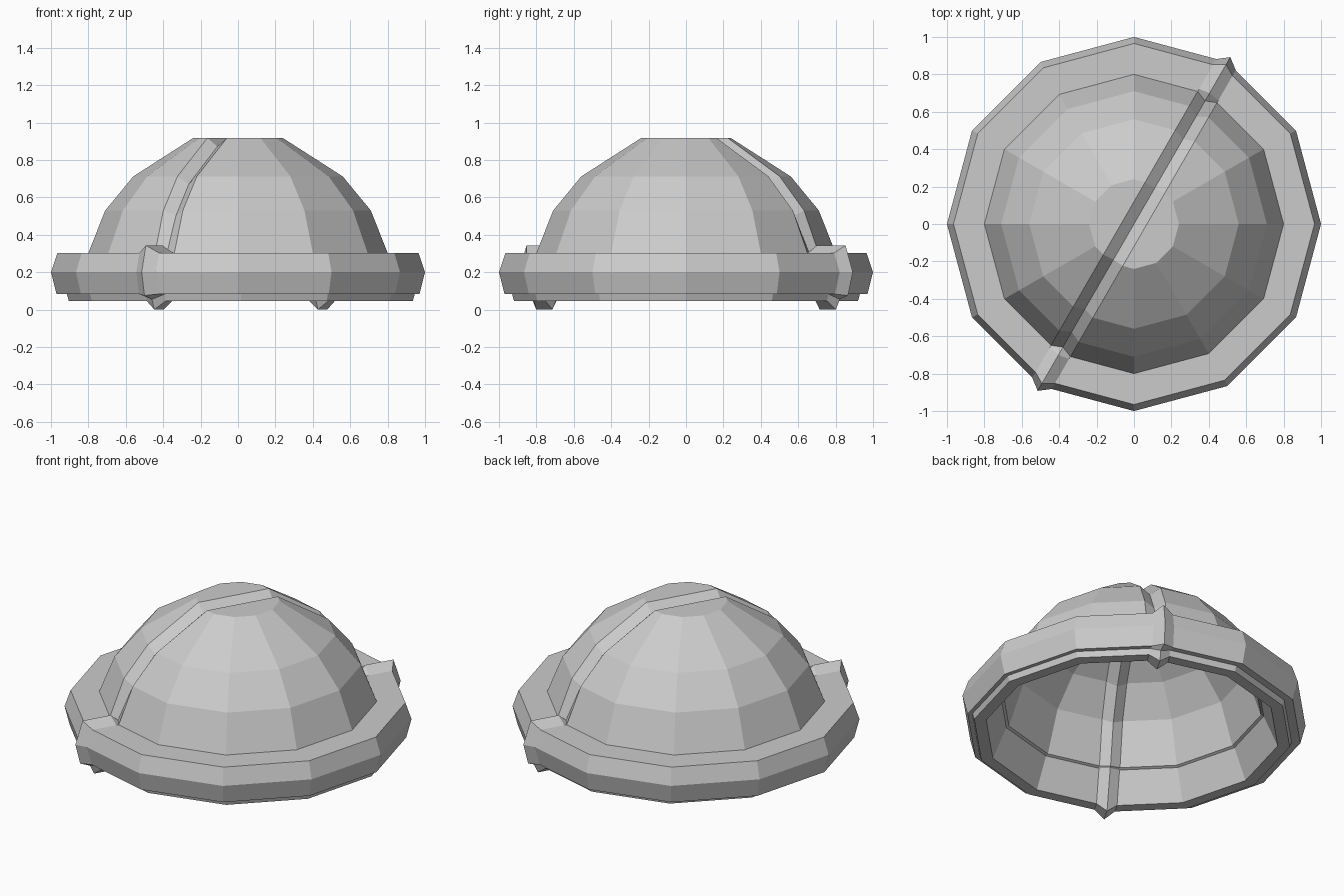
import bpy, bmesh
from math import radians, sin, cos, tan

if "Cube" in bpy.data.objects:
    bpy.data.objects.remove(bpy.data.objects["Cube"])

HALF = 0.06      # half width of the V strip crossing the dome
LINER_ROW = 8    # profile rows from here on belong to the inner liner
LINER_DX = 0.015 # the liner sits slightly off centre

# Shell profile (radius, height) from outer cap, over the rim, to inner cap
shell = [(.24, .917), (.56, .712), (.71, .53), (.80, .303), (.815, .303), (.965, .303),
         (1.0, .20), (.97, .083), (.93, .083), (.92, .047), (.85, .047),
         (.768, .235), (.752, .242), (.665, .50), (.525, .672), (.222, .872)]
# Centre line of the strip: a groove on the dome, a ridge on the rim
crest = [(.22, .872), (.525, .672), (.665, .50), (.76, .303), (.808, .343), (.985, .343),
         (1.03, .20), (1.0, .075), (.95, .055), (.925, .0), (.825, .0),
         (.72, .225), (.71, .232), (.62, .47), (.485, .632), (.2, .827)]


def polar(r, deg, z, dx, side=0.0):
    """Point at an azimuth, shifted sideways along the polygon edge."""
    a = radians(deg)
    r -= abs(side) * tan(radians(15))
    return (r * cos(a) - side * sin(a) + dx, r * sin(a) + side * cos(a), z)


bm = bmesh.new()
rows = []
for n, ((r, z), (cr, cz)) in enumerate(zip(shell, crest)):
    dx = LINER_DX if n >= LINER_ROW else 0.0
    row = []
    for base in (60, 240):
        row.append(polar(cr, base, cz, dx))
        row.append(polar(r, base, z, dx, HALF))
        row += [polar(r, base + 30 * k, z, dx) for k in range(1, 6)]
        row.append(polar(r, base + 180, z, dx, -HALF))
    rows.append([bm.verts.new(p) for p in row])

# Side bands
for a, b in zip(rows, rows[1:]):
    n = len(a)
    for i in range(n):
        j = (i + 1) % n
        bm.faces.new((a[i], a[j], b[j], b[i]))

# Outer and inner caps: two flat halves with the groove between them
for row in (rows[0], rows[-1]):
    bm.faces.new(row[1:8])
    bm.faces.new(row[9:16])
    bm.faces.new([row[i] for i in (0, 1, 7, 8)])
    bm.faces.new([row[i] for i in (8, 9, 15, 0)])

bmesh.ops.recalc_face_normals(bm, faces=bm.faces)
mesh = bpy.data.meshes.new("dome_shell")
bm.to_mesh(mesh)
bm.free()
bpy.context.collection.objects.link(bpy.data.objects.new("dome_shell", mesh))
